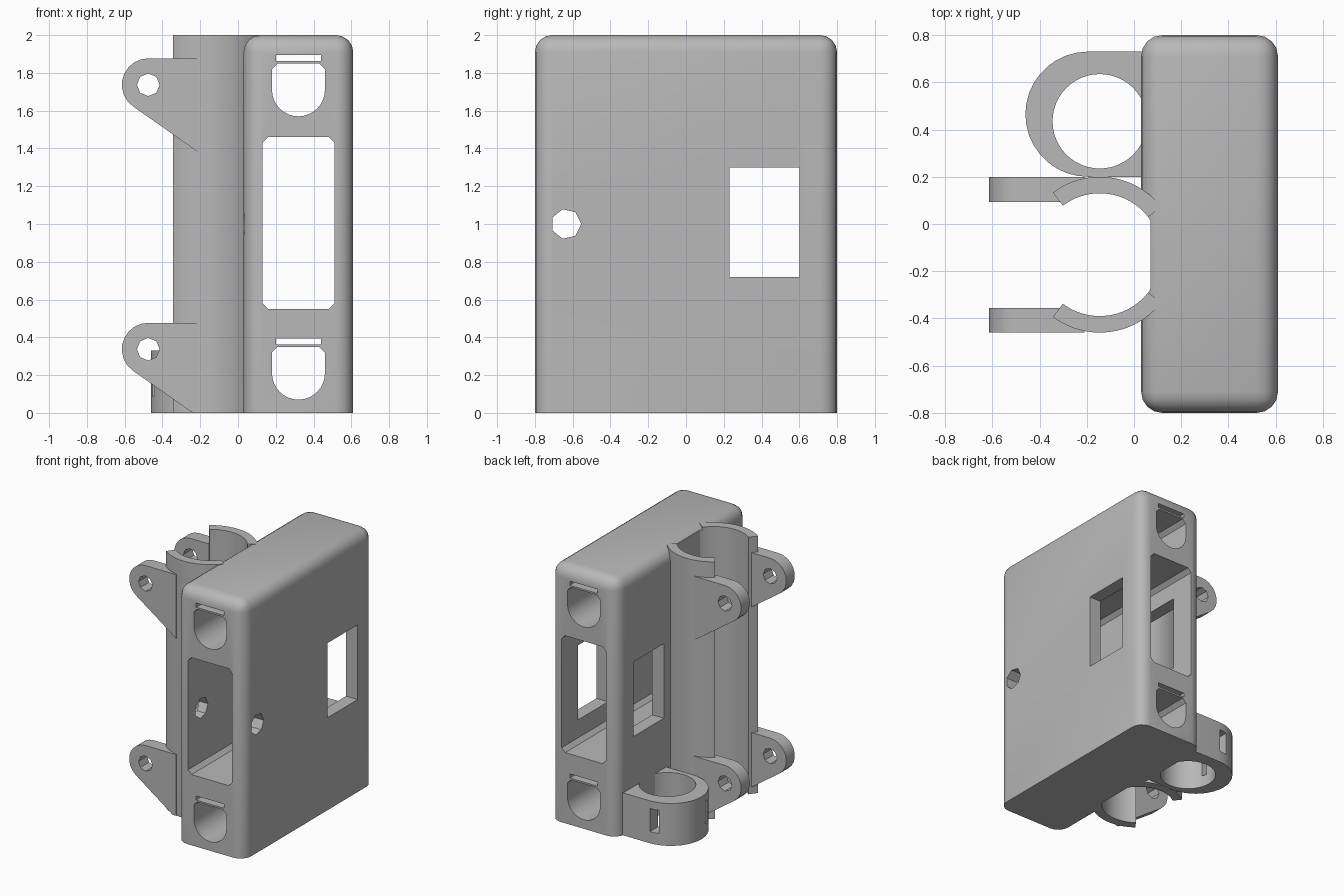
import bpy, bmesh, math
from mathutils import Vector

if "Cube" in bpy.data.objects:
    bpy.data.objects.remove(bpy.data.objects["Cube"])

grey = bpy.data.materials.new("plain grey")
grey.diffuse_color = (0.48, 0.48, 0.48, 1)
grey.use_nodes = True
grey.node_tree.nodes["Principled BSDF"].inputs["Base Color"].default_value = grey.diffuse_color


def prism(name, pts, axis, lo, hi):
    """Extrude a 2D outline: axis x takes (y,z), y takes (x,z), z takes (x,y)."""
    place = {"x": lambda a, b, d: (d, a, b),
             "y": lambda a, b, d: (a, d, b),
             "z": lambda a, b, d: (a, b, d)}[axis]
    bm = bmesh.new()
    base = bm.faces.new([bm.verts.new(place(a, b, lo)) for a, b in pts])
    ext = bmesh.ops.extrude_face_region(bm, geom=[base])
    verts = [v for v in ext["geom"] if isinstance(v, bmesh.types.BMVert)]
    bmesh.ops.translate(bm, verts=verts, vec=Vector(place(0, 0, hi - lo)))
    bmesh.ops.recalc_face_normals(bm, faces=bm.faces)
    me = bpy.data.meshes.new(name)
    bm.to_mesh(me)
    bm.free()
    ob = bpy.data.objects.new(name, me)
    bpy.context.collection.objects.link(ob)
    me.materials.append(grey)
    return ob


def arc(cx, cy, r, a0, a1, n):
    return [(cx + r * math.cos(math.radians(a0 + (a1 - a0) * i / n)),
             cy + r * math.sin(math.radians(a0 + (a1 - a0) * i / n))) for i in range(n + 1)]


def circle(cx, cy, r, n):
    return arc(cx, cy, r, 0, 360, n)[:-1]


def rect(a0, a1, b0, b1, c=0.0):
    if c == 0:
        return [(a0, b0), (a1, b0), (a1, b1), (a0, b1)]
    return [(a0 + c, b0), (a1 - c, b0), (a1, b0 + c), (a1, b1 - c),
            (a1 - c, b1), (a0 + c, b1), (a0, b1 - c), (a0, b0 + c)]


def cut(ob, *cutters):
    for c in cutters:
        c.hide_render = True
        m = ob.modifiers.new("cut", "BOOLEAN")
        m.operation = "DIFFERENCE"
        m.solver = "EXACT"
        m.object = c
        with bpy.context.temp_override(object=ob, active_object=ob):
            bpy.ops.object.modifier_apply(modifier=m.name)
        bpy.data.objects.remove(c, do_unlink=True)


def smooth(ob):
    bpy.ops.object.select_all(action="DESELECT")
    ob.select_set(True)
    bpy.context.view_layer.objects.active = ob
    bpy.ops.object.shade_smooth_by_angle(angle=math.radians(32))


# Housing: rounded on the sides and top, flat underneath
housing = prism("housing", rect(0.03, 0.61, -0.8, 0.8), "z", 0, 2)
bm = bmesh.new()
bm.from_mesh(housing.data)
edges = [e for e in bm.edges if max(v.co.z for v in e.verts) > 1]
bmesh.ops.bevel(bm, geom=edges, offset=0.09, segments=4, profile=0.5, affect="EDGES")
bm.to_mesh(housing.data)
bm.free()

# Main tunnel, two round-bottomed tunnels and strap slots, front to back
cut(housing, prism("main_tunnel", rect(0.13, 0.51, 0.55, 1.46, 0.03), "y", -1, 1))
for dz in (0, -1.5):
    outline = arc(0.32, 1.71 + dz, 0.14, 180, 360, 16)
    outline += [(0.46, 1.82 + dz), (0.43, 1.85 + dz), (0.21, 1.85 + dz), (0.18, 1.82 + dz)]
    cut(housing, prism("round_tunnel", outline, "y", -1, 1),
        prism("strap_slot", rect(0.2, 0.44, 1.863 + dz, 1.895 + dz), "y", -1, 1))

# Side window, screw hole and its shallow recess
cut(housing,
    prism("side_window", rect(0.23, 0.6, 0.72, 1.3), "x", -0.1, 0.8),
    prism("screw_hole", circle(-0.635, 1.0, 0.08, 7), "x", -0.1, 0.8),
    prism("screw_recess", circle(-0.635, 1.0, 0.1, 12), "x", -0.1, 0.055))

# Tube clamp: open C wall running the full height
CX, CY = -0.145, -0.13
# Groove of the clamp bore in the housing, with a flat bottom
bore = [(min(x, 0.07), y) for x, y in arc(CX, CY, 0.26, -75, 75, 40)]
cut(housing, prism("bore_groove", bore, "z", -0.1, 2.1))
smooth(housing)
for side in (1, -1):
    wall = arc(CX, CY, 0.33, side * 38, side * 127, 20) + arc(CX, CY, 0.26, side * 127, side * 38, 20)
    smooth(prism("clamp_wall", wall, "z", 0, 2))

# Clamp ears: rounded lugs with a bolt hole, upper and lower pair
for y0, y1 in ((0.093, 0.2), (-0.46, -0.355)):
    for dz in (0, -1.4):
        low = 1.38 + dz
        lug = arc(-0.475, 1.737 + dz, 0.14, 90, 234, 9)
        if low < 0:
            lug += [(-0.24, 0), (-0.21, 0)]
        else:
            lug += [(-0.21, low)]
        lug += [(-0.21, 1.877 + dz)]
        ear = prism("clamp_ear", lug, "y", y0, y1)
        cut(ear, prism("bolt_hole", circle(-0.475, 1.737 + dz, 0.06, 8), "y", y0 - 0.1, y1 + 0.1),
            prism("ear_clearance", circle(CX, CY, 0.262, 60), "z", -0.1, 2.1))
        smooth(ear)

# Round holder at the foot, with two narrow side slots
outer = [(0.06, 0.73)] + arc(-0.195, 0.465, 0.265, 90, 270, 18) + [(0.06, 0.2)]
holder = prism("round_holder", outer, "z", 0, 0.33)
cut(holder, prism("holder_bore", circle(-0.145, 0.435, 0.2, 48), "z", -0.1, 0.5),
    prism("back_slot", rect(-0.27, -0.2, 0.5, 0.9), "z", 0.09, 0.27),
    prism("side_slot", rect(-0.6, -0.25, 0.37, 0.41), "z", 0.09, 0.27))
smooth(holder)
